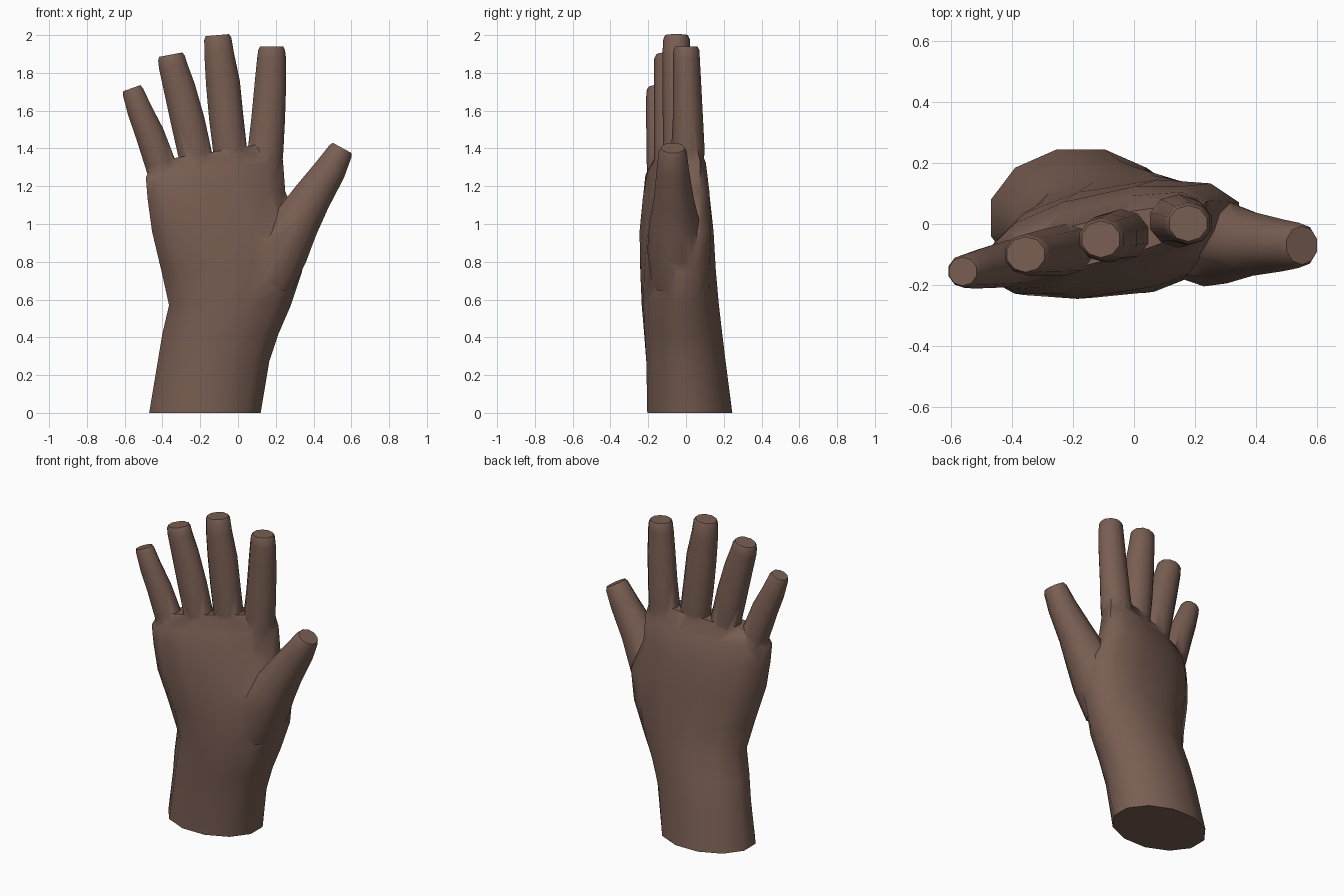
import bpy, bmesh, math
from mathutils import Vector

if "Cube" in bpy.data.objects:
    bpy.data.objects.remove(bpy.data.objects["Cube"])

skin = bpy.data.materials.new("brown skin")
skin.use_nodes = True
colour = (0.19, 0.112, 0.085, 1)
skin.diffuse_color = colour
bsdf = skin.node_tree.nodes["Principled BSDF"]
bsdf.inputs["Base Color"].default_value = colour
bsdf.inputs["Roughness"].default_value = 0.8


def loft(name, rings):
    """Skin a list of point rings, close both ends and make an object."""
    bm = bmesh.new()
    rows = [[bm.verts.new(p) for p in ring] for ring in rings]
    n = len(rows[0])
    for low, high in zip(rows, rows[1:]):
        for i in range(n):
            j = (i + 1) % n
            bm.faces.new((low[i], low[j], high[j], high[i]))
    bm.faces.new(rows[0][::-1])
    bm.faces.new(rows[-1])
    bmesh.ops.recalc_face_normals(bm, faces=bm.faces)
    mesh = bpy.data.meshes.new(name)
    bm.to_mesh(mesh)
    bm.free()
    mesh.materials.append(skin)
    obj = bpy.data.objects.new(name, mesh)
    bpy.context.collection.objects.link(obj)
    return obj


def palm_ring(x0, x1, y, depth, z, tilt, slope, sides=12, power=1.0):
    """Oval ring between x0 and x1, turned by tilt in plan, rising by slope."""
    cx, a = (x0 + x1) / 2, (x1 - x0) / 2
    points = []
    for i in range(sides):
        t = 2 * math.pi * (i + 0.5) / sides
        c, s = math.cos(t), math.sin(t)
        u = a * math.copysign(abs(c) ** power, c) / math.cos(math.pi / sides) ** power
        v = depth * math.copysign(abs(s) ** power, s) / math.cos(math.pi / sides) ** power
        points.append(Vector((cx + u, y + v + u * tilt, z + u * slope)))
    return points


def digit(name, path, sides=10):
    """Finger along a path of (x, y, z, half width, half depth) stations."""
    centres = [Vector(p[:3]) for p in path]
    rings = []
    for k, p in enumerate(path):
        along = centres[min(k + 1, len(path) - 1)] - centres[max(k - 1, 0)]
        across = Vector((along.z, 0, -along.x)).normalized()
        ring = []
        for i in range(sides):
            t = 2 * math.pi * (i + 0.5) / sides
            ring.append(centres[k] + across * p[3] * math.cos(t) * 1.04
                        + Vector((0, p[4] * math.sin(t), 0)))
        rings.append(ring)
    # small rounded rim at the fingertip
    end = centres[-1]
    step = (end - centres[-2]).normalized() * 0.02
    rings.append([end + step + (v - end) * 0.86 for v in rings[-1]])
    return loft(name, rings)


# Forearm, wrist and palm: x0, x1, y, depth, z, tilt, slope
stations = [
    (-0.47, 0.12, 0.02, 0.225, 0, 0, 0),
    (-0.425, 0.165, 0.0, 0.21, 0.27, 0, 0),
    (-0.40, 0.215, -0.015, 0.205, 0.42, 0.02, 0),
    (-0.365, 0.28, -0.03, 0.20, 0.57, 0.05, 0),
    (-0.405, 0.34, -0.042, 0.19, 0.75, 0.10, 0),
    (-0.455, 0.345, -0.05, 0.175, 0.96, 0.16, 0),
    (-0.478, 0.25, -0.052, 0.15, 1.15, 0.22, 0.06),
    (-0.488, 0.238, -0.055, 0.118, 1.29, 0.25, 0.12),
    (-0.45, 0.22, -0.055, 0.07, 1.385, 0.25, 0.16),
]
hand = loft("hand", [palm_ring(*s, power=0.85 if s[4] > 0.9 else 1.0)
                     for s in stations])

digits = [
    digit("index_finger", [
        (0.135, 0.01, 1.18, 0.09, 0.08), (0.147, 0.01, 1.40, 0.095, 0.088),
        (0.160, 0.01, 1.56, 0.09, 0.08), (0.172, 0.005, 1.75, 0.084, 0.075),
        (0.178, 0.002, 1.88, 0.077, 0.071), (0.178, 0.002, 1.92, 0.072, 0.069)]),
    digit("middle_finger", [
        (-0.03, -0.035, 1.18, 0.085, 0.08), (-0.043, -0.037, 1.40, 0.091, 0.086),
        (-0.062, -0.04, 1.56, 0.092, 0.083), (-0.080, -0.045, 1.75, 0.091, 0.08),
        (-0.100, -0.05, 1.90, 0.079, 0.075), (-0.107, -0.05, 1.98, 0.073, 0.07)]),
    digit("ring_finger", [
        (-0.18, -0.08, 1.15, 0.085, 0.08), (-0.225, -0.085, 1.36, 0.09, 0.085),
        (-0.265, -0.09, 1.54, 0.091, 0.08), (-0.310, -0.095, 1.72, 0.085, 0.075),
        (-0.345, -0.10, 1.84, 0.076, 0.07), (-0.352, -0.10, 1.877, 0.073, 0.068)]),
    digit("little_finger", [
        (-0.35, -0.12, 1.12, 0.08, 0.075), (-0.412, -0.13, 1.32, 0.082, 0.078),
        (-0.468, -0.14, 1.48, 0.077, 0.07), (-0.520, -0.15, 1.60, 0.067, 0.062),
        (-0.556, -0.155, 1.70, 0.057, 0.055)]),
    digit("thumb", [
        (0.16, -0.05, 0.68, 0.13, 0.13), (0.23, -0.055, 0.86, 0.145, 0.15),
        (0.305, -0.06, 1.0, 0.125, 0.135), (0.39, -0.065, 1.14, 0.105, 0.105),
        (0.49, -0.07, 1.29, 0.085, 0.085), (0.542, -0.07, 1.385, 0.067, 0.074)]),
]

# Fuse the digits into the palm
for part in digits:
    union = hand.modifiers.new(part.name, "BOOLEAN")
    union.operation = "UNION"
    union.solver = "EXACT"
    union.object = part
bpy.context.view_layer.update()
graph = bpy.context.evaluated_depsgraph_get()
fused = bpy.data.meshes.new_from_object(hand.evaluated_get(graph))
hand.modifiers.clear()
hand.data = fused
for part in digits:
    bpy.data.objects.remove(part)

# Smooth skin with a crisp forearm cut
bpy.ops.object.select_all(action="DESELECT")
hand.select_set(True)
bpy.context.view_layer.objects.active = hand
bpy.ops.object.shade_smooth_by_angle(angle=math.radians(60))
